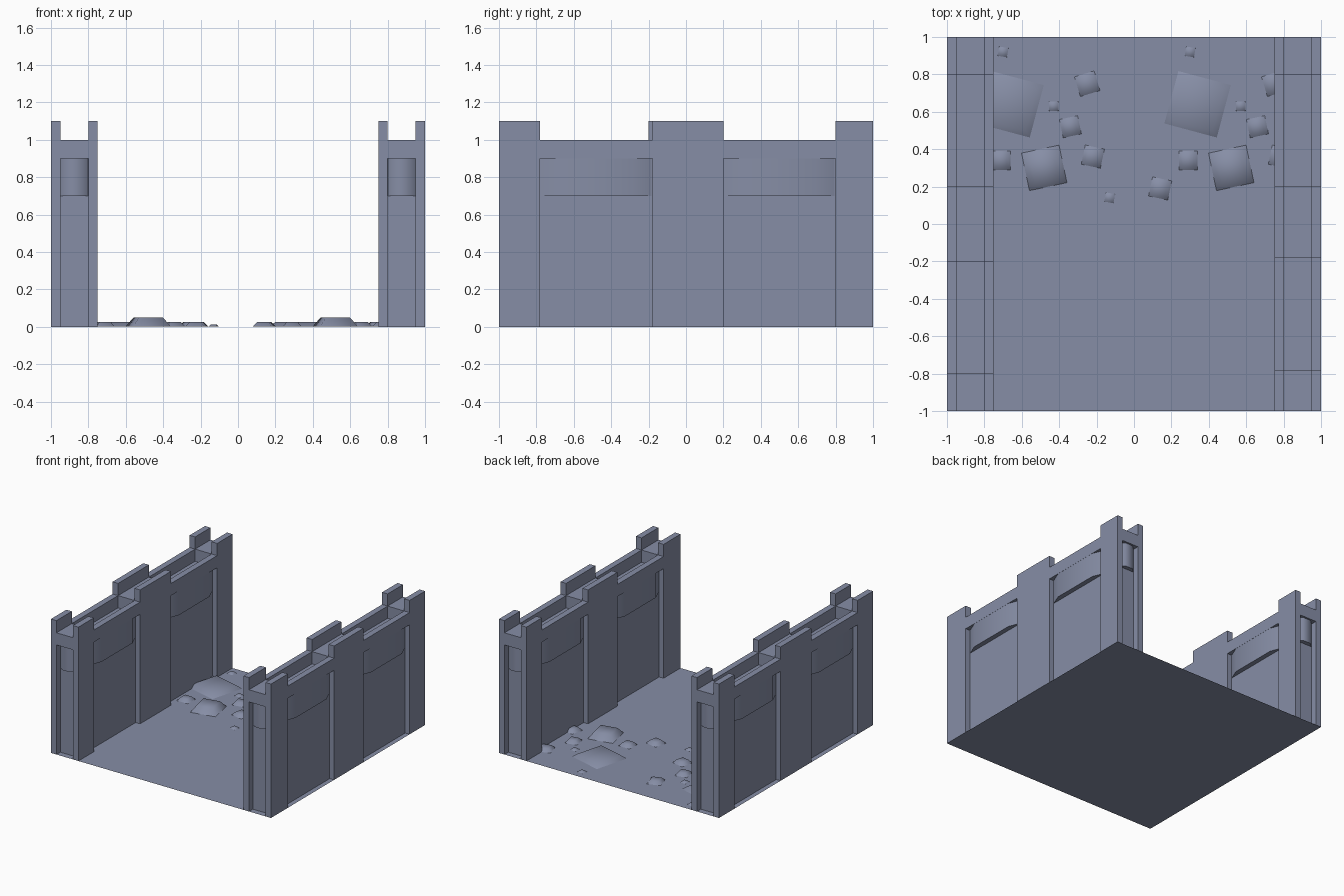
import bpy, bmesh, math
from mathutils import Matrix, Vector

if "Cube" in bpy.data.objects:
    bpy.data.objects.remove(bpy.data.objects["Cube"])

stone = bpy.data.materials.new("grey_blue_stone")
stone.diffuse_color = (0.24, 0.27, 0.38, 1)
stone.use_nodes = True
stone.node_tree.nodes["Principled BSDF"].inputs["Base Color"].default_value = stone.diffuse_color


def finish(name, bm, smooth=None):
    bmesh.ops.recalc_face_normals(bm, faces=bm.faces[:])
    me = bpy.data.meshes.new(name)
    bm.to_mesh(me)
    bm.free()
    me.materials.append(stone)
    ob = bpy.data.objects.new(name, me)
    bpy.context.collection.objects.link(ob)
    if smooth:
        bpy.ops.object.select_all(action='DESELECT')
        ob.select_set(True)
        bpy.context.view_layer.objects.active = ob
        bpy.ops.object.shade_smooth_by_angle(angle=math.radians(smooth))
    return ob


def box(name, x, y, z):
    bm = bmesh.new()
    c = Vector(((x[0] + x[1]) / 2, (y[0] + y[1]) / 2, (z[0] + z[1]) / 2))
    s = (x[1] - x[0], y[1] - y[0], z[1] - z[0])
    bmesh.ops.create_cube(bm, size=1, matrix=Matrix.Translation(c) @ Matrix.Diagonal((*s, 1)))
    return finish(name, bm)


def prism(name, plan, z0, z1):
    """Extrude a plan outline upward, smooth across its shallow corners."""
    bm = bmesh.new()
    f = bm.faces.new([bm.verts.new((x, y, z0)) for x, y in plan])
    r = bmesh.ops.extrude_face_region(bm, geom=[f])
    bmesh.ops.translate(bm, vec=(0, 0, z1 - z0),
                        verts=[v for v in r['geom'] if isinstance(v, bmesh.types.BMVert)])
    return finish(name, bm, 60)


LIP, DEEP, END = 0.05, 0.04, 0.05


def wall(side, x0, bays):
    x1 = x0 + 0.25
    body = box(side + "_wall", (x0, x1), (-1, 1), (0, 1.1))
    inner = (x0 + LIP, x1 - LIP)
    # channel between the battlements
    cuts = [(inner, (-1.1, 1.1), (1, 1.2))]
    for b in bays:
        cuts.append(((x0 - .1, x1 + .1), b, (1, 1.2)))          # gap between battlements
        cuts.append((inner, b, (0.9, 1.05)))                    # trough in the wall top
        cuts.append(((x0 - .1, x0 + DEEP), b, (-.1, 0.9)))      # recessed bays
        cuts.append(((x1 - DEEP, x1 + .1), b, (-.1, 0.9)))
    for e in ((-1.1, -1 + END), (1 - END, 1.1)):                # recessed wall ends
        cuts.append((inner, e, (-.1, 0.9)))
    cutters = []
    for c in cuts:
        k = box("cutter", *c)
        k.hide_render = True
        cutters.append(k)
        m = body.modifiers.new("cut", 'BOOLEAN')
        m.operation, m.solver, m.object = 'DIFFERENCE', 'EXACT', k
    dg = bpy.context.evaluated_depsgraph_get()
    done = bpy.data.meshes.new_from_object(body.evaluated_get(dg))
    body.modifiers.clear()
    body.data = done
    for k in cutters:
        bpy.data.objects.remove(k)
    # bulging bands in the bays
    for i, (a, b) in enumerate(bays):
        for tag, xf, d in (("low_x", x0, 1), ("high_x", x1, -1)):
            back = xf + d * (DEEP + .002)
            front = xf + d * .001
            prism(f"{side}_band_{tag}_{i}",
                  [(back, a), (front, a + .1), (front, b - .1), (back, b)], 0.7, 0.9)
    # bulging bands in the wall ends
    for tag, s in (("front", -1), ("back", 1)):
        back, front = s * (1 - END - .002), s * 0.985
        prism(f"{side}_end_band_{tag}",
              [(inner[0], back), (inner[0] + .04, front), (inner[1] - .04, front), (inner[1], back)],
              0.7, 0.9)


wall("left", -1.0, [(-0.8, -0.2), (0.2, 0.8)])
wall("right", 0.75, [(-0.78, -0.18), (0.2, 0.8)])

# floor
bm = bmesh.new()
bmesh.ops.create_grid(bm, x_segments=1, y_segments=1, size=1)
finish("floor", bm)

# loose stones: x, y, size, angle, height, top inset; pattern repeats one unit along x
stones = [
    (-.66, .64, .29, -15, .025, .03), (-.48, .30, .205, 12, .05, .036),
    (-.25, .75, .11, 17, .025, .02), (-.43, .63, .05, 0, .012, .01),
    (-.34, .52, .10, 12, .025, .02), (-.22, .36, .105, -12, .025, .02),
    (-.71, .34, .10, 0, .025, .02), (-.70, .92, .05, -10, .012, .01),
    (-.13, .14, .05, -10, .012, .01), (-.86, .19, .105, -12, .025, .02),
]
for i, (x, y, s, ang, h, inset) in enumerate(stones):
    for tag, dx in (("left", 0), ("right", 1)):
        cx = x + dx
        if abs(cx) - s / 2 > 0.75:      # buried in a wall
            continue
        bm = bmesh.new()
        mat = Matrix.Translation((cx, y, 0)) @ Matrix.Rotation(math.radians(ang), 4, 'Z')
        rings = []
        for r, z in ((s / 2, 0.001), (s / 2 - inset, h)):
            rings.append([bm.verts.new(mat @ Vector((u * r, v * r, z)))
                          for u, v in ((-1, -1), (1, -1), (1, 1), (-1, 1))])
        lo, hi = rings
        for k in range(4):
            n = (k + 1) % 4
            bm.faces.new((lo[k], lo[n], hi[n], hi[k]))
        bm.faces.new(hi)
        finish(f"loose_stone_{tag}_{i}", bm, 80)
